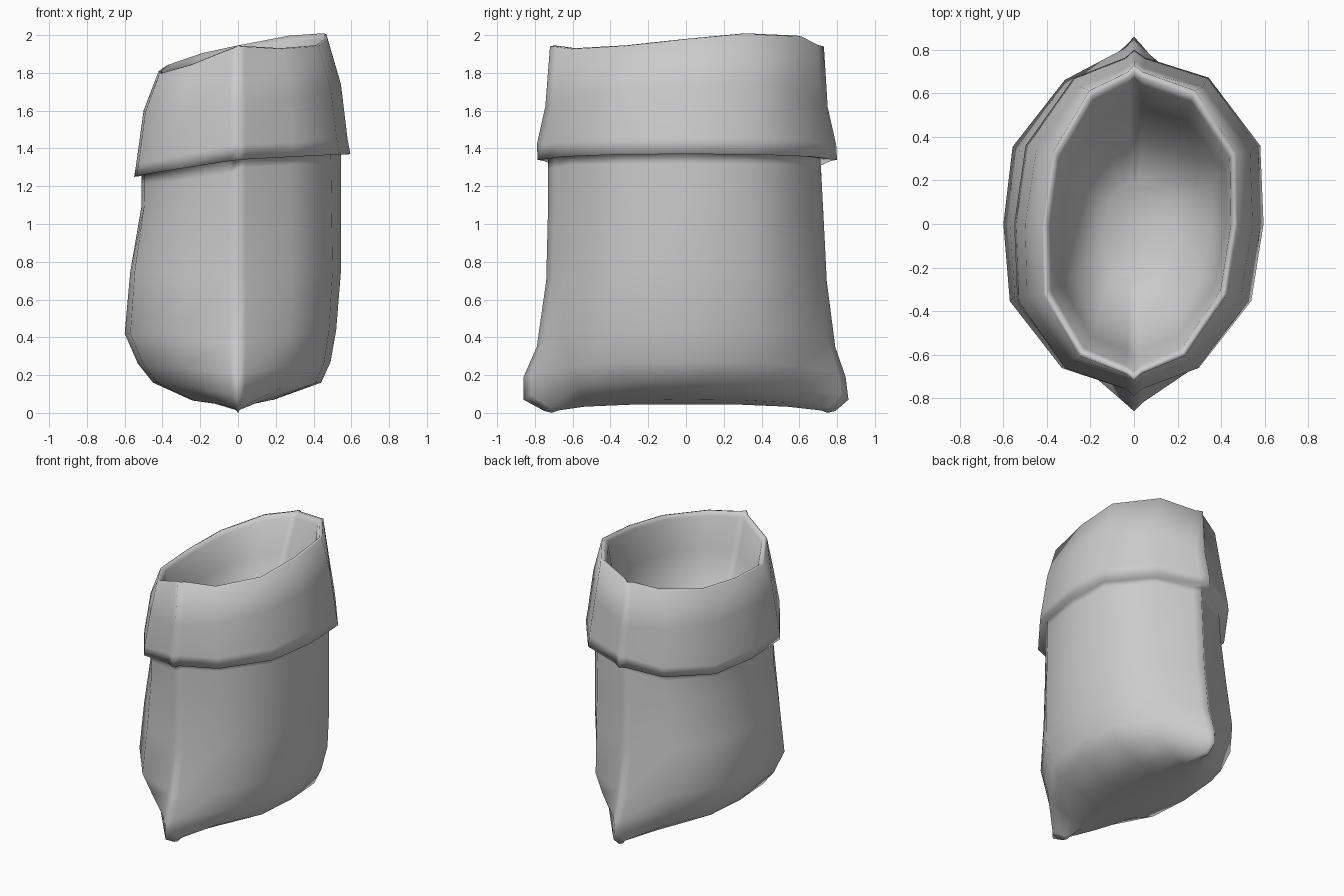
import bpy
import bmesh

cube = bpy.data.objects.get("Cube")
if cube:
    bpy.data.objects.remove(cube)

cloth = bpy.data.materials.new("grey cloth")
cloth.use_nodes = True
GREY = (0.6, 0.6, 0.6, 1)
cloth.diffuse_color = GREY
cloth.node_tree.nodes["Principled BSDF"].inputs["Base Color"].default_value = GREY

# Quarter outline of the sack: side, shoulder, corner, seam flank, seam
QUARTER = [(1, 0), (0.94, 0.45), (0.54, 0.84), (0.08, 0.955), (0, 1)]
SKEW = 0.05   # the upper cloth leans to one side towards the back
LEAN = 0.13   # the mouth rises towards the back


def outline():
    """Closed unit outline with a pinched seam at the front and back."""
    back = QUARTER + [(-x, y) for x, y in reversed(QUARTER[:-1])]
    return back + [(x, -y) for x, y in reversed(back[1:-1])]


def add_ring(bm, bend, left, right, front, back, z_left, z_seam, z_right):
    """One loop of the sack; left and right mean the -x and +x sides here.
    A small bend keeps the height change close to the seam."""
    ring = []
    for ux, uy in outline():
        side = abs(ux)
        reach = back if uy > 0 else front
        # Near the base only the seam reaches out to the pinched corners
        if side > 0.3:
            reach = min(reach, 0.62 + 0.4 * z_left)
        z_side = z_right if ux > 0 else z_left
        z = z_seam + (z_side - z_seam) * side ** bend
        z += LEAN * uy * side * max(0, z - 1.4)
        x = ux * (right if ux > 0 else left)
        x += SKEW * uy * side * min(1, z / 1.4)
        ring.append(bm.verts.new((x, uy * reach, z)))
    return ring


def close(bm, ring):
    """Fill a loop with strips running across x."""
    n = len(ring)
    half = n // 2
    for i in range(-(n // 4), n // 4):
        strip = (ring[i], ring[i + 1], ring[half - i - 1], ring[half - i])
        bm.faces.new(list(dict.fromkeys(strip)))


# Body: from the ridged base seam and pinched corners up to the cuff
body = [
    (0.03, 0.03, 0.71, 0.75, 0.045, 0, 0.045),
    (0.24, 0.19, 0.75, 0.79, 0.065, 0.01, 0.07),
    (0.45, 0.44, 0.86, 0.86, 0.16, 0.07, 0.16),
    (0.53, 0.49, 0.86, 0.845, 0.26, 0.19, 0.27),
    (0.6, 0.52, 0.79, 0.79, 0.42, 0.35, 0.44),
    (0.57, 0.545, 0.74, 0.745, 0.75, 0.7, 0.75),
    (0.51, 0.545, 0.73, 0.725, 1.1, 1.1, 1.1),
    (0.51, 0.545, 0.73, 0.715, 1.21, 1.29, 1.32),
]

# Folded cuff: hem underside, outer cloth, rolled lip and the hollow lining
cuff = [
    (0.51, 0.545, 0.73, 0.71, 1.26, 1.35, 1.37),
    (0.55, 0.595, 0.785, 0.8, 1.25, 1.34, 1.37),
    (0.54, 0.58, 0.79, 0.795, 1.31, 1.42, 1.45),
    (0.5, 0.545, 0.745, 0.75, 1.6, 1.62, 1.74),
    (0.42, 0.475, 0.72, 0.73, 1.81, 1.94, 1.975),
    (0.405, 0.46, 0.7, 0.7, 1.815, 1.945, 1.98),
    (0.385, 0.445, 0.68, 0.67, 1.79, 1.91, 1.95),
    (0.33, 0.42, 0.61, 0.56, 1.6, 1.68, 1.7),
    (0.27, 0.36, 0.5, 0.4, 1.33, 1.36, 1.36),
    (0.14, 0.18, 0.27, 0.2, 1.22, 1.22, 1.22),
]

# One continuous skin from the base, over the lip and into the lining
bm = bmesh.new()
rings = [add_ring(bm, 0.5, *row) for row in body]
rings += [add_ring(bm, 1, *row) for row in cuff]
count = len(rings[0])
for low, high in zip(rings, rings[1:]):
    for i in range(count):
        j = (i + 1) % count
        bm.faces.new((low[i], low[j], high[j], high[i]))
close(bm, rings[0])
close(bm, rings[-1])
bmesh.ops.recalc_face_normals(bm, faces=bm.faces)
for face in bm.faces:
    face.smooth = True

mesh = bpy.data.meshes.new("cloth_sack")
bm.to_mesh(mesh)
bm.free()
mesh.materials.append(cloth)
sack = bpy.data.objects.new("cloth_sack", mesh)
bpy.context.collection.objects.link(sack)
